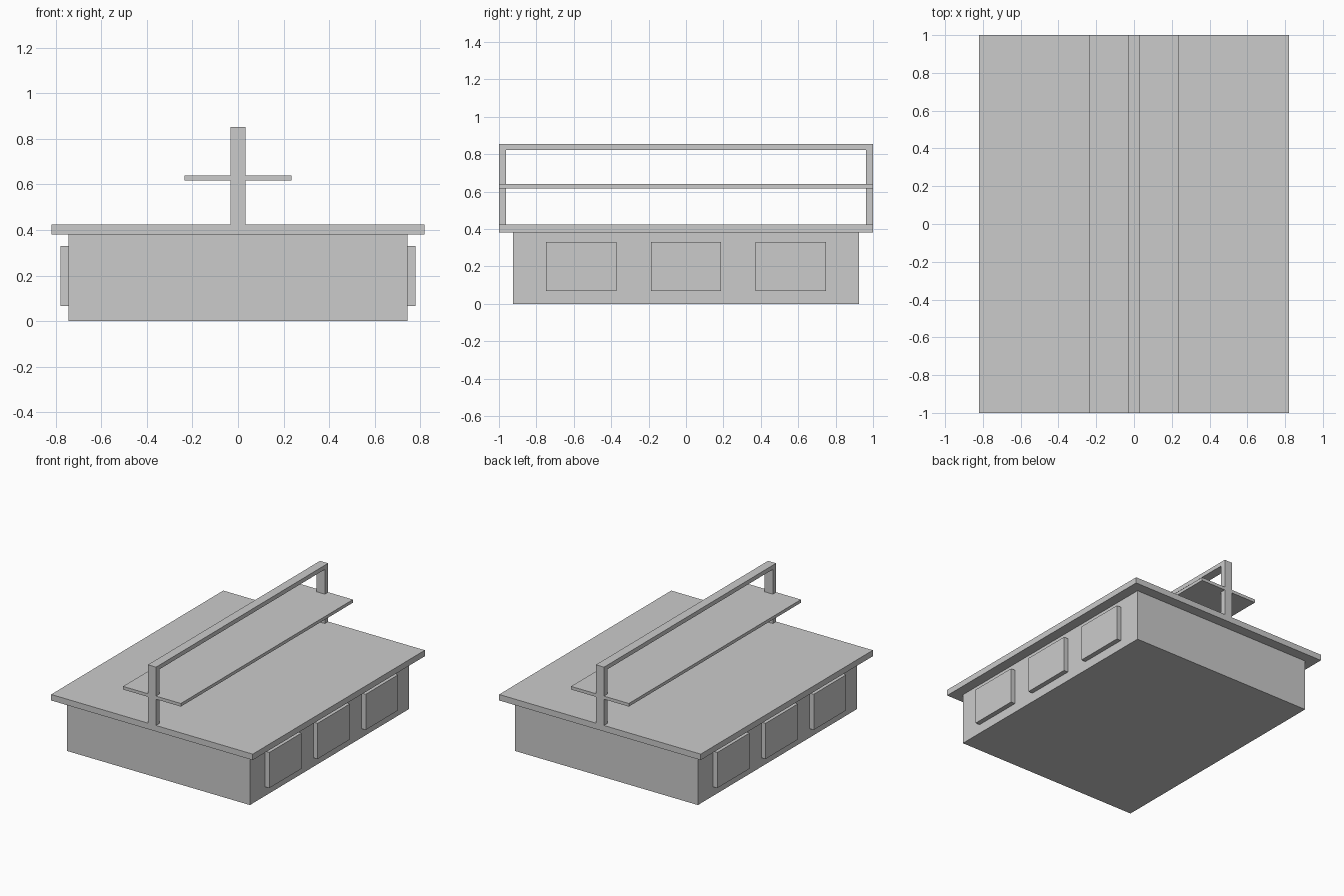
import bpy

if "Cube" in bpy.data.objects:
    bpy.data.objects.remove(bpy.data.objects["Cube"])


def box(name, x, y, z):
    """Axis-aligned box from (min, max) ranges."""
    bpy.ops.mesh.primitive_cube_add(size=1, location=[(a + b) / 2 for a, b in (x, y, z)])
    ob = bpy.context.object
    ob.name = name
    ob.scale = [b - a for a, b in (x, y, z)]
    bpy.ops.object.transform_apply(location=False, rotation=False, scale=True)
    return ob


# Main body and overhanging top
box("cabinet_body", (-0.744, 0.744), (-0.924, 0.924), (0, 0.38))
box("counter_top", (-0.82, 0.82), (-1, 1), (0.38, 0.424))

# Three raised panels on each long side
for side, s in (("right", 1), ("left", -1)):
    for i, y in enumerate((-0.56, 0, 0.56)):
        x = sorted((s * 0.744, s * 0.779))
        box(f"{side}_panel_{i + 1}", x, (y - 0.188, y + 0.188), (0.067, 0.329))

# End posts carrying the upper rail
box("front_post", (-0.033, 0.033), (-1, -0.962), (0.424, 0.853))
box("back_post", (-0.033, 0.033), (0.962, 1), (0.424, 0.853))
box("top_rail", (-0.033, 0.033), (-0.962, 0.962), (0.822, 0.853))

# Shelf running through the posts
box("shelf", (-0.235, 0.235), (-1, 1), (0.617, 0.64))
